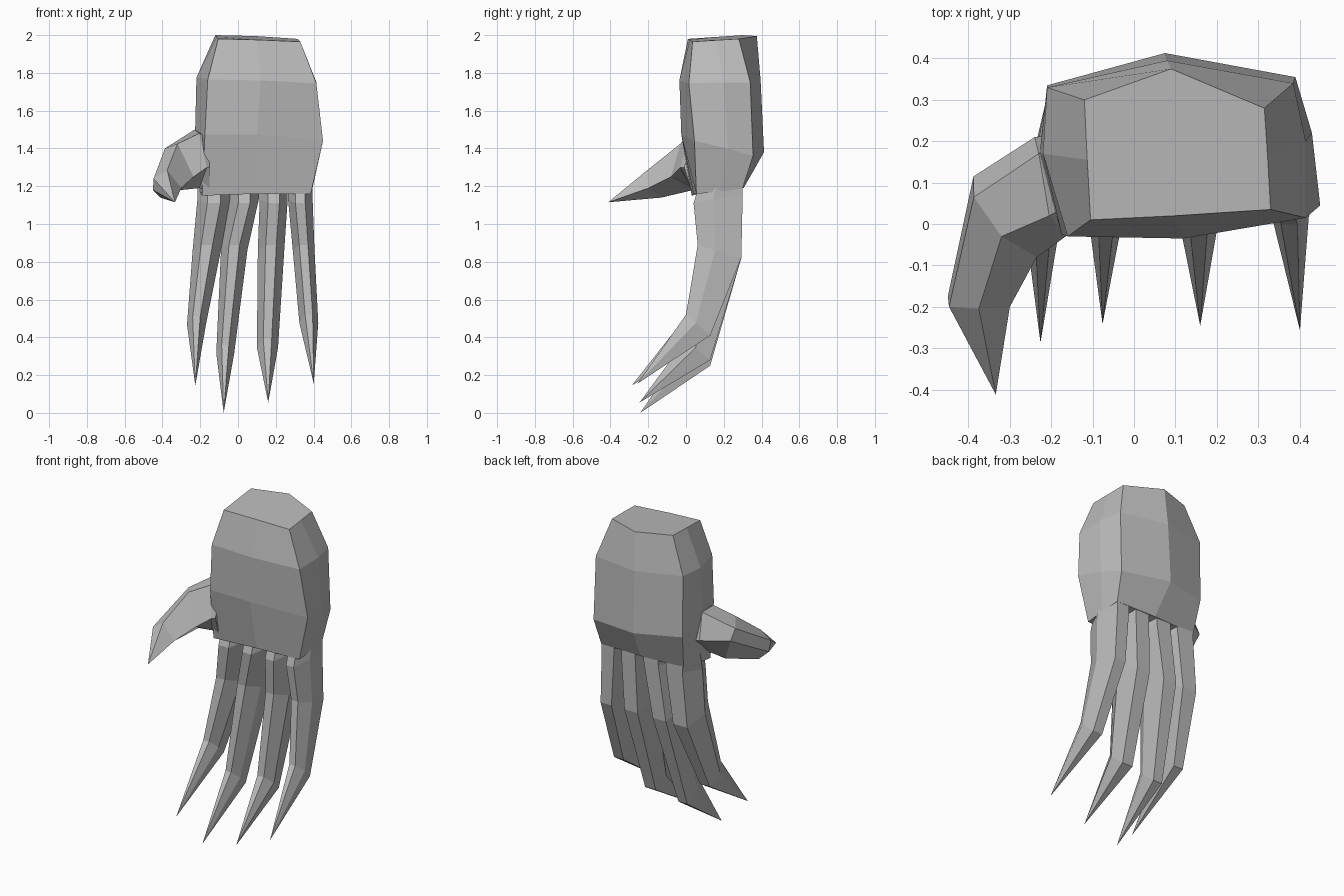
import bpy
import bmesh
from mathutils import Vector

default_cube = bpy.data.objects.get("Cube")
if default_cube:
    bpy.data.objects.remove(default_cube, do_unlink=True)

# One plain grey for the whole hand
grey = bpy.data.materials.new("plain_grey")
grey.use_nodes = True
colour = (0.5, 0.5, 0.5, 1)
grey.diffuse_color = colour
grey.node_tree.nodes["Principled BSDF"].inputs["Base Color"].default_value = colour


def loft(name, rings, tip=None):
    """Bridge matching rings with flat faces, then close with a cap or a point."""
    bm = bmesh.new()
    loops = [[bm.verts.new(point) for point in ring] for ring in rings]
    count = len(loops[0])
    for upper, lower in zip(loops, loops[1:]):
        for i in range(count):
            j = (i + 1) % count
            bm.faces.new((upper[i], upper[j], lower[j], lower[i]))
    bm.faces.new(loops[0])
    if tip is None:
        bm.faces.new(loops[-1])
    else:
        point = bm.verts.new(tip)
        for i in range(count):
            bm.faces.new((loops[-1][i], loops[-1][(i + 1) % count], point))
    bmesh.ops.recalc_face_normals(bm, faces=bm.faces)
    mesh = bpy.data.meshes.new(name)
    bm.to_mesh(mesh)
    bm.free()
    mesh.materials.append(grey)
    hand_part = bpy.data.objects.new(name, mesh)
    bpy.context.collection.objects.link(hand_part)
    return hand_part


def finger_ring(span, front, back):
    """Six-sided section; front and back are (y, z) ends of its depth."""
    left, right = span
    middle, half = (left + right) / 2, (right - left) / 2
    front, back = Vector(front), Vector(back)
    outline = ((-0.4, 0), (0.4, 0), (1, 0.4), (0.65, 1), (-0.65, 1), (-1, 0.4))
    ring = []
    for side, depth in outline:
        y, z = front.lerp(back, depth)
        ring.append((middle + side * half, y, z))
    return ring


# Palm: eight-sided rings from the wrist down to the knuckles
palm_rings = [
    [(-.105, .01, 1.98), (.1, .02, 1.975), (.33, .035, 1.965), (.323, .16, 1.973),
     (.315, .28, 1.98), (.09, .375, 1.995), (-.12, .3, 2), (-.113, .155, 1.99)],
    [(-.16, -.03, 1.765), (.12, -.035, 1.76), (.415, .015, 1.745), (.415, .2, 1.75),
     (.385, .34, 1.75), (.08, .395, 1.76), (-.21, .33, 1.78), (-.22, .17, 1.775)],
    [(-.175, -.025, 1.475), (.1, -.025, 1.475), (.45, .045, 1.44), (.43, .22, 1.4),
     (.39, .355, 1.36), (.075, .413, 1.38), (-.21, .335, 1.4), (-.228, .17, 1.45)],
    [(-.19, .03, 1.15), (.1, .04, 1.16), (.385, .055, 1.16), (.39, .18, 1.17),
     (.375, .3, 1.19), (.1, .305, 1.19), (-.19, .295, 1.19), (-.21, .17, 1.18)],
]
loft("palm", palm_rings)

# Fingers: x spans at root, middle and bend, then bend height and claw tip
fingers = {
    "index_finger": ((-.215, -.04), (-.24, -.09), (-.27, -.17), .51, (-.226, -.287, .145)),
    "middle_finger": ((-.045, .11), (-.09, .05), (-.115, -.02), .36, (-.076, -.242, 0)),
    "ring_finger": ((.115, .263), (.105, .245), (.1, .212), .39, (.16, -.246, .055)),
    "little_finger": ((.265, .395), (.29, .405), (.325, .425), .52, (.401, -.257, .155)),
}
for name, (root, middle, bend, height, tip) in fingers.items():
    loft(name, [
        finger_ring(root, (.08, 1.24), (.3, 1.24)),
        finger_ring(root, (.04, 1.11), (.3, 1.16)),
        finger_ring(middle, (.062, .89), (.293, .82)),
        finger_ring(bend, (0, height), (.128, height - .11)),
    ], tip)

# Thumb: five-sided rings leaving the side of the palm and ending in a claw
thumb_rings = [
    [(-.15, .17, 1.48), (-.15, .22, 1.32), (-.15, .03, 1.18),
     (-.15, -.01, 1.3), (-.15, .05, 1.46)],
    [(-.23, .17, 1.5), (-.24, .21, 1.34), (-.205, .04, 1.19),
     (-.165, -.03, 1.3), (-.205, .02, 1.48)],
    [(-.387, .065, 1.4), (-.388, .115, 1.34), (-.3, .04, 1.18),
     (-.235, -.08, 1.25), (-.32, -.03, 1.425)],
    [(-.447, -.2, 1.24), (-.45, -.175, 1.18), (-.41, -.13, 1.14),
     (-.3, -.2, 1.19), (-.375, -.205, 1.285)],
]
loft("thumb", thumb_rings, (-.334, -.412, 1.115))
